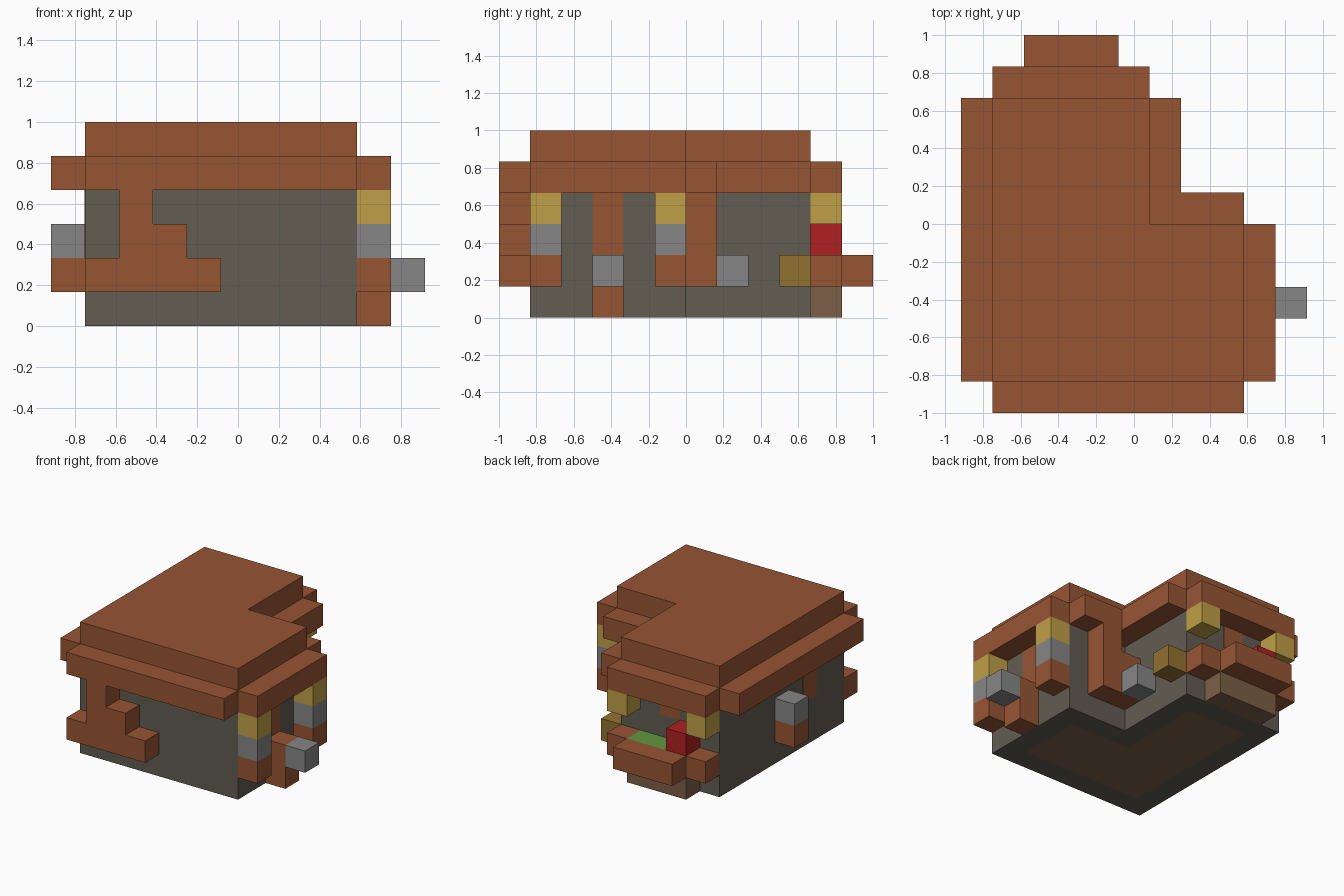
import bpy, bmesh
from mathutils import Vector

if "Cube" in bpy.data.objects:
    bpy.data.objects.remove(bpy.data.objects["Cube"])

U = 1 / 6  # edge of one building block


def linear(c):
    c /= 255
    return c / 12.92 if c <= 0.04045 else ((c + 0.055) / 1.055) ** 2.4


def material(name, *rgb):
    m = bpy.data.materials.new(name)
    m.use_nodes = True
    colour = [linear(c) for c in rgb] + [1]
    m.diffuse_color = colour
    bsdf = m.node_tree.nodes["Principled BSDF"]
    bsdf.inputs["Base Color"].default_value = colour
    bsdf.inputs["Roughness"].default_value = 0.9
    return m


WOOD = material("reddish wood", 151, 85, 52)
WALL = material("dark stone", 98, 93, 82)
STONE = material("light grey stone", 134, 134, 134)
LAMP = material("lamp yellow", 191, 159, 70)
GOLD = material("dull gold", 145, 113, 48)
RED = material("flower red", 176, 32, 34)
GREEN = material("leaf green", 96, 150, 62)
EARTH = material("pale earth brown", 125, 95, 71)


def prism(name, outline, lo, hi, mat, axis="z", floor=None):
    """Extrude an outline in block units along z (plan) or y (elevation)."""
    bm = bmesh.new()
    place = (lambda a, b: Vector((a, b, lo))) if axis == "z" else (lambda a, b: Vector((a, lo, b)))
    step = Vector((0, 0, hi - lo)) if axis == "z" else Vector((0, hi - lo, 0))
    base = bm.faces.new([bm.verts.new(place(a, b) * U) for a, b in outline])
    top = bmesh.ops.extrude_face_region(bm, geom=[base], use_keep_orig=True)["geom"]
    bmesh.ops.translate(bm, vec=step * U, verts=[v for v in top if isinstance(v, bmesh.types.BMVert)])
    bmesh.ops.recalc_face_normals(bm, faces=bm.faces)
    if floor:
        bottom = [f for f in bm.faces if f.normal.z < -0.9]
        bmesh.ops.inset_region(bm, faces=bottom, thickness=U, use_even_offset=True)
        for f in bottom:
            f.material_index = 1
    mesh = bpy.data.meshes.new(name)
    bm.to_mesh(mesh)
    bm.free()
    for m in (mat, floor):
        if m:
            mesh.materials.append(m)
    ob = bpy.data.objects.new(name, mesh)
    bpy.context.scene.collection.objects.link(ob)
    return ob


def box(name, x, y, z, mat):
    rect = [(x[0], y[0]), (x[1], y[0]), (x[1], y[1]), (x[0], y[1])]
    return prism(name, rect, z[0], z[1], mat)


def block(name, x, y, z, mat, height=1):
    return box(name, (x, x + 1), (y, y + 1), (z, z + height), mat)


# L-shaped house body with an earth floor, and the roof slab above it
plan = [(-4.5, -5), (3.5, -5), (3.5, 0), (0.5, 0), (0.5, 4), (-4.5, 4)]
prism("house_walls", plan, 0, 4, WALL, floor=EARTH)
prism("roof_top", plan, 5, 6, WOOD)

# Eaves overhang every wall by one block, with open corners
eaves = [(-5.5, -5), (-4.5, -5), (-4.5, -6), (3.5, -6), (3.5, -5), (4.5, -5),
         (4.5, 0), (3.5, 0), (3.5, 1), (1.5, 1), (1.5, 4), (0.5, 4),
         (0.5, 5), (-4.5, 5), (-4.5, 4), (-5.5, 4)]
prism("roof_eaves", eaves, 4, 5, WOOD)

# Stepped timber braces on the front wall and in the rear notch
front = [(-4.5, 1), (-0.5, 1), (-0.5, 2), (-1.5, 2), (-1.5, 3), (-2.5, 3),
         (-2.5, 4), (-3.5, 4), (-3.5, 2), (-4.5, 2)]
prism("front_brace", front, -6, -5, WOOD, axis="y")
notch = [(0.5, 1), (2.5, 1), (2.5, 4), (1.5, 4), (1.5, 3), (0.5, 3)]
prism("notch_brace", notch, 0, 1, WOOD, axis="y")
block("notch_stone", 0.5, 1, 1, STONE)
block("notch_gold_block", 0.5, 3, 1, GOLD)

# Lamp columns on the left wall
for label, y in (("front", -5), ("rear", -1)):
    block(label + "_column_foot", 3.5, y, 1, WOOD)
    block(label + "_column_stone", 3.5, y, 2, STONE)
    block(label + "_column_lamp", 3.5, y, 3, LAMP)

# Wooden stand with a stone, and a bracket on the opposite wall
block("stand", 3.5, -3, 0, WOOD, height=2)
block("stand_stone", 4.5, -3, 1, STONE)
block("bracket_foot", -5.5, -1, 1, WOOD)
block("bracket_stone", -5.5, -1, 2, STONE)

# Rear planter with earth, leaves and a flower
box("planter_earth", (-3.5, -0.5), (4, 5), (0, 1), EARTH)
box("planter_leaves", (-3.5, -0.5), (4, 5), (1, 2), GREEN)
box("planter_front", (-3.5, -0.5), (5, 6), (1, 2), WOOD)
block("planter_flower", -3.5, 4, 2, RED)
for label, x in (("right", -4.5), ("left", -0.5)):
    block("planter_end_" + label, x, 4, 1, WOOD)
    block("rear_lamp_" + label, x, 4, 3, LAMP)

# Shutters as thin plates on the walls
T = 0.02
box("left_shutter", (3.5, 3.5 + T), (-3, -2), (2, 4), WOOD)
box("right_shutter", (-4.5 - T, -4.5), (-3, -2), (2, 4), WOOD)
box("rear_shutter", (-2.5, -1.5), (4, 4 + T), (3, 4), WOOD)
